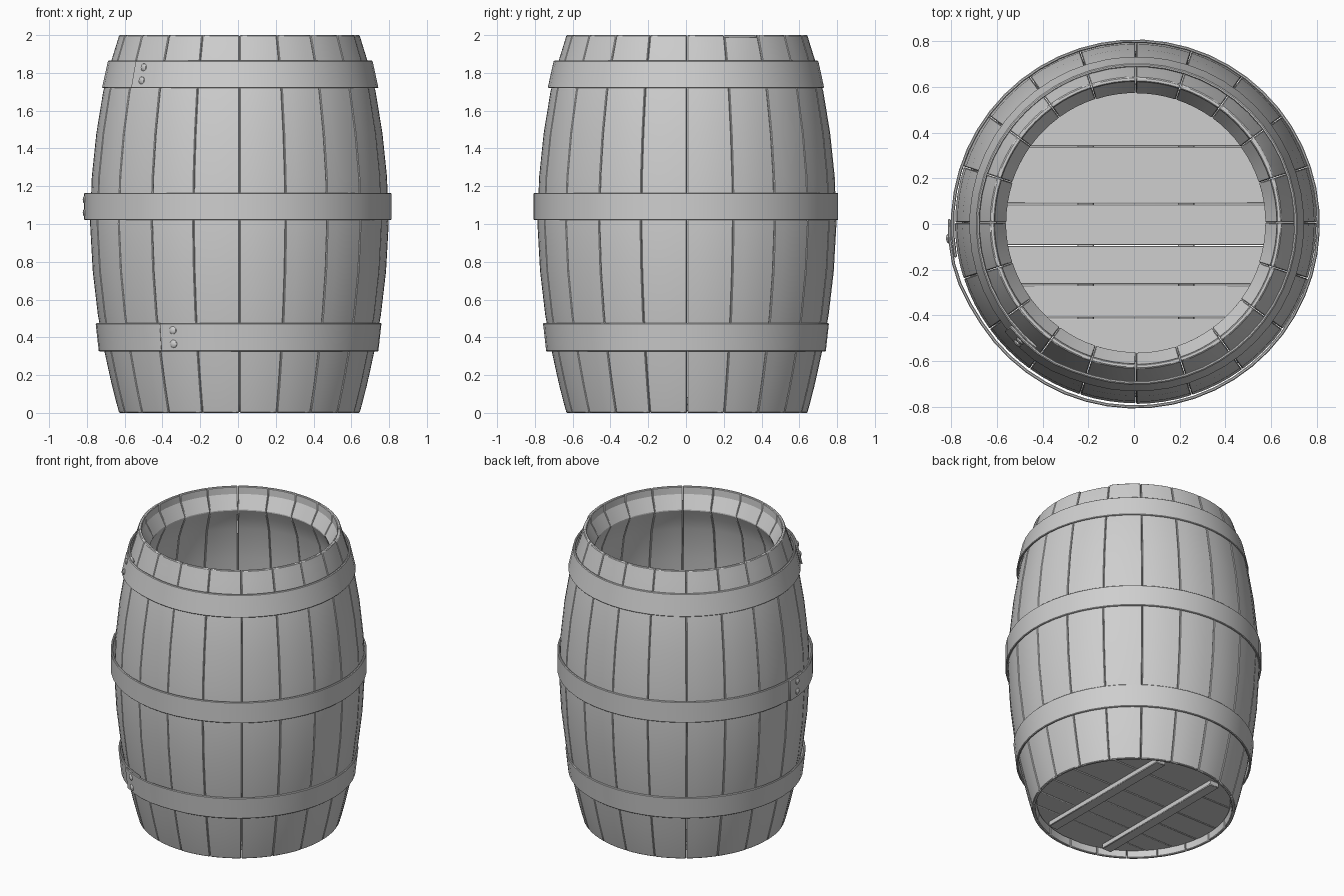
import bpy, bmesh, math, random
from mathutils import Matrix, Vector

old = bpy.data.objects.get("Cube")
if old:
    bpy.data.objects.remove(old, do_unlink=True)

random.seed(4)
GREY = (0.62, 0.62, 0.62, 1)
grey = bpy.data.materials.new("plain grey")
grey.diffuse_color = GREY
grey.use_nodes = True
grey.node_tree.nodes["Principled BSDF"].inputs["Base Color"].default_value = GREY

BODY = Vector((.008, .006, 0))  # axis of the staves and floor


def polar(r, a, z):
    return Vector((r * math.cos(a), r * math.sin(a), z))


def finish(bm, name, bevel=0.0, centre=(0, 0, 0)):
    """Turn a bmesh into a shaded object with an optional edge bevel."""
    bmesh.ops.translate(bm, verts=bm.verts, vec=centre)
    bmesh.ops.recalc_face_normals(bm, faces=bm.faces)
    mesh = bpy.data.meshes.new(name)
    bm.to_mesh(mesh)
    bm.free()
    mesh.materials.append(grey)
    ob = bpy.data.objects.new(name, mesh)
    bpy.context.collection.objects.link(ob)
    bpy.ops.object.select_all(action='DESELECT')
    ob.select_set(True)
    bpy.context.view_layer.objects.active = ob
    bpy.ops.object.shade_smooth_by_angle(angle=math.radians(22))
    if bevel:
        mod = ob.modifiers.new("soft edges", 'BEVEL')
        mod.width = bevel
        mod.segments = 1
        mod.limit_method = 'ANGLE'
        mod.angle_limit = math.radians(45)


def sweep(bm, rings):
    """Skin a run of closed rings and cap both ends."""
    rows = [[bm.verts.new(p) for p in ring] for ring in rings]
    n = len(rows[0])
    for a, b in zip(rows, rows[1:]):
        for i in range(n):
            j = (i + 1) % n
            bm.faces.new((a[i], a[j], b[j], b[i]))
    bm.faces.new(rows[0])
    bm.faces.new(rows[-1])


# Staves: height, outer radius, inner radius, with a rabbet and ledge near each end
PROFILE = [(0, .637, .618), (.05, .651, .615), (.14, .674, .566),
           (.21, .690, .60), (.33, .716, .632), (.52, .750, .664),
           (.75, .777, .685), (1.0, .791, .695), (1.25, .782, .688),
           (1.48, .758, .668), (1.70, .722, .634), (1.79, .698, .60),
           (1.86, .680, .566), (1.95, .652, .615), (2.0, .637, .618)]
STAVES, ACROSS = 20, 4
bm = bmesh.new()
for s in range(STAVES):
    mid = (s + .5) * math.tau / STAVES
    half = math.pi / STAVES
    shift = random.uniform(-.002, .002)
    drop = .01 if s == 1 else 0
    rings = []
    for z, ro, ri in PROFILE:
        zz = z - drop if z == 2.0 else z
        ring = []
        for r, side in ((ro, 1), (ri, -1)):
            span = side * (half - .0012 / r)
            ring += [polar(r + shift, mid + span * (2 * k / ACROSS - 1), zz)
                     for k in range(ACROSS + 1)]
        rings.append(ring)
    sweep(bm, rings)
finish(bm, "staves", .004, BODY)

# Floor planks, cut to the round of the barrel and set in the lower rabbet
R = .612
CUTS = [-.610, -.418, -.272, -.100, .082, .334, .610]
bm = bmesh.new()
for y0, y1 in zip(CUTS, CUTS[1:]):
    a0, a1 = math.asin((y0 + .002) / R), math.asin((y1 - .002) / R)
    arc = [a0 + (a1 - a0) * i / 8 for i in range(9)]
    pts = [polar(R, a, .045) for a in arc]
    pts += [polar(R, math.pi - a, .045) for a in reversed(arc)]
    face = bm.faces.new([bm.verts.new(p) for p in pts])
    grown = bmesh.ops.extrude_face_region(bm, geom=[face])
    top = [v for v in grown["geom"] if isinstance(v, bmesh.types.BMVert)]
    bmesh.ops.translate(bm, verts=top, vec=(0, 0, .04))
finish(bm, "floor_planks", .003, BODY)

# Two battens under the floor
bm = bmesh.new()
for x in (-.22, .22):
    bmesh.ops.create_cube(bm, size=1, matrix=Matrix.Translation((x, 0, .028))
                          @ Matrix.Diagonal((.072, 1.06, .036, 1)))
finish(bm, "floor_battens", .004, BODY)

# Hoops: name, bottom z, top z, outer radius at bottom and top, lap angle, x of axis
HOOPS = [("lower_hoop", .325, .475, .740, .757, 237, .003),
         ("middle_hoop", 1.02, 1.165, .807, .807, 178.5, .006),
         ("upper_hoop", 1.72, 1.865, .733, .701, 219, .012)]
THICK, STEPS = .014, 54


def lap(deg):
    """Outward lift of the overlapping end, easing back to the hoop."""
    t = min(max((deg - 14) / 20, 0), 1)
    return .014 * (1 - t * t * (3 - 2 * t))


for name, z0, z1, r0, r1, start, cx in HOOPS:
    # Band with its ends overlapping
    bm = bmesh.new()
    rings = []
    for i in range(STEPS + 1):
        deg = 372 * i / STEPS
        a, up = math.radians(start + deg), lap(deg)
        rings.append([polar(r0 + up, a, z0), polar(r1 + up, a, z1),
                      polar(r1 + up - THICK, a, z1), polar(r0 + up - THICK, a, z0)])
    sweep(bm, rings)
    finish(bm, name, .004, (cx, 0, 0))

    # Pair of rivets through the overlap
    bm = bmesh.new()
    a = math.radians(start + 6)
    for t in (.27, .75):
        p = polar(r0 + (r1 - r0) * t + .013, a, z0 + (z1 - z0) * t)
        bmesh.ops.create_uvsphere(
            bm, u_segments=14, v_segments=8, radius=.021,
            matrix=Matrix.Translation(p) @ Matrix.Rotation(a, 4, 'Z')
            @ Matrix.Diagonal((.5, 1, 1, 1)))
    finish(bm, name + "_rivets", 0, (cx, 0, 0))
